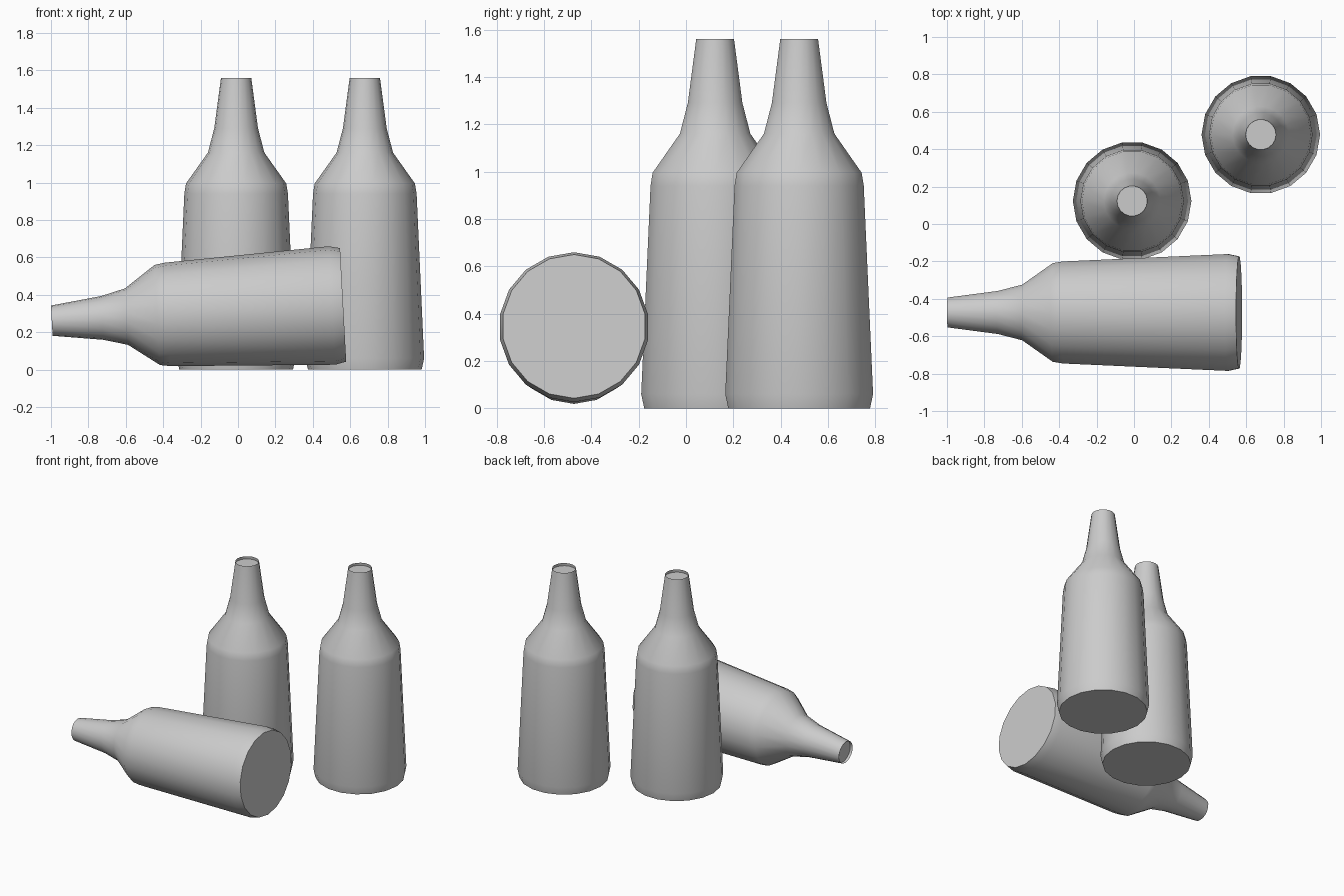
import bpy, bmesh, math

if "Cube" in bpy.data.objects:
    bpy.data.objects.remove(bpy.data.objects["Cube"])

SIDES = 18
# (radius, height) from base to mouth
PROFILE = [(0.304, 0.0), (0.317, 0.06), (0.277, 0.94), (0.268, 0.995),
           (0.151, 1.16), (0.117, 1.29), (0.081, 1.56)]


def make_bottle(name, location, tilt=0.0):
    bm = bmesh.new()
    # outer wall
    rings = [[bm.verts.new((r * math.cos(2 * math.pi * i / SIDES),
                            r * math.sin(2 * math.pi * i / SIDES), z))
              for i in range(SIDES)] for r, z in PROFILE]
    for lower, upper in zip(rings, rings[1:]):
        for i in range(SIDES):
            j = (i + 1) % SIDES
            bm.faces.new((lower[i], lower[j], upper[j], upper[i]))
    # flat base
    bm.faces.new(list(reversed(rings[0])))
    # slightly recessed disc closing the mouth
    disc = [bm.verts.new((v.co.x, v.co.y, 1.54)) for v in rings[-1]]
    bm.faces.new(disc)
    mesh = bpy.data.meshes.new(name)
    bm.to_mesh(mesh)
    bm.free()
    obj = bpy.data.objects.new(name, mesh)
    bpy.context.collection.objects.link(obj)
    obj.location = location
    obj.rotation_euler = (0, tilt, 0)
    bpy.ops.object.select_all(action='DESELECT')
    obj.select_set(True)
    bpy.context.view_layer.objects.active = obj
    bpy.ops.object.shade_smooth_by_angle(angle=math.radians(40))
    return obj


# two standing bottles and one lying on its side
make_bottle("standing_bottle_middle", (-0.01, 0.123, 0))
make_bottle("standing_bottle_right", (0.678, 0.478, 0))
make_bottle("lying_bottle", (0.562, -0.473, 0.346), math.radians(-93.1))
